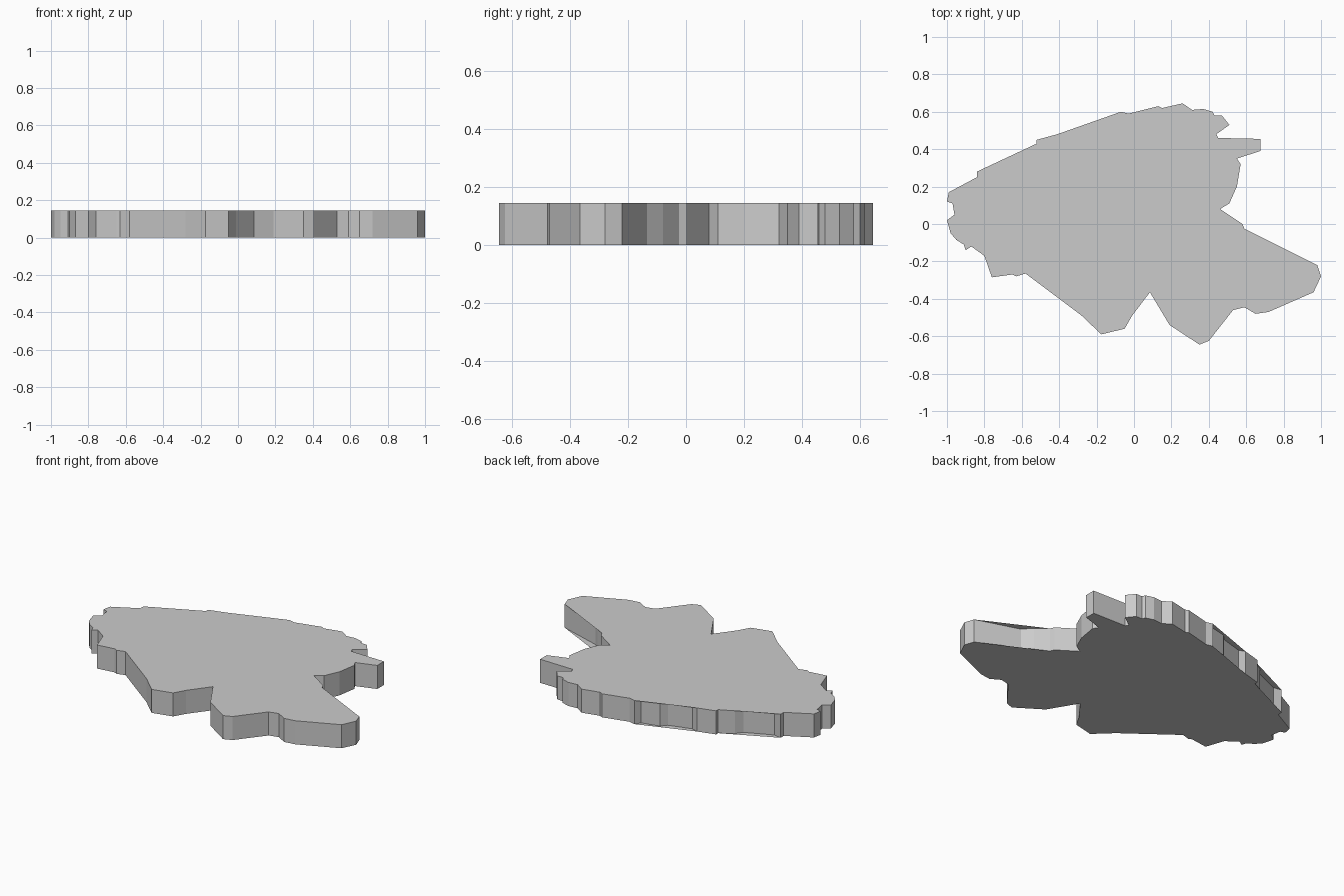
import bpy

HEIGHT = 0.145

# Plate outline, clockwise from the left tip. Runs flagged False are recessed
# wall points lying under the overhanging top and bottom faces.
runs = [
    (True, [(-1, .12), (-.99, .17), (-.84, .25), (-.84, .28)]),
    (False, [(-.79, .27), (-.63, .34), (-.60, .38)]),
    (True, [(-.52, .43), (-.52, .45), (-.41, .48)]),
    (False, [(-.37, .465), (-.23, .505), (-.20, .54), (-.09, .565)]),
    (True, [(-.07, .60), (-.03, .59), (.13, .63), (.15, .62), (.26, .645),
            (.31, .61), (.37, .615), (.42, .60), (.43, .58), (.47, .58),
            (.51, .53), (.44, .48), (.45, .46), (.675, .455), (.675, .39),
            (.55, .35), (.57, .32), (.55, .20), (.51, .11), (.46, .08),
            (.58, 0), (.59, -.025)]),
    (False, [(.66, -.08), (.71, -.135)]),
    (True, [(.98, -.22), (1, -.28), (.96, -.365), (.72, -.47), (.65, -.48),
            (.59, -.445), (.53, -.46), (.40, -.625), (.35, -.645),
            (.19, -.54), (.085, -.365), (-.01, -.49), (-.05, -.56),
            (-.175, -.59), (-.28, -.49), (-.58, -.265), (-.63, -.28),
            (-.65, -.27), (-.76, -.285), (-.80, -.17), (-.87, -.12),
            (-.90, -.14), (-.91, -.11), (-.95, -.085), (-.98, -.05),
            (-1, .02), (-.96, .05), (-.97, .11)]),
]
points = [(p, flag) for flag, run in runs for p in run]
n = len(points)

# Bottom ring then top ring
verts = [(x, y, z) for z in (0, HEIGHT) for (x, y), _ in points]

# Flat caps skip the recessed points
cap = [i for i, (_, flag) in enumerate(points) if flag]
faces = [cap, [i + n for i in reversed(cap)]]

# Vertical side walls follow every point
for i in range(n):
    j = (i + 1) % n
    faces.append((i, i + n, j + n, j))

mesh = bpy.data.meshes.new("flat_plate")
mesh.from_pydata(verts, [], faces)
mesh.update()
plate = bpy.data.objects.new("flat_plate", mesh)
bpy.context.collection.objects.link(plate)
